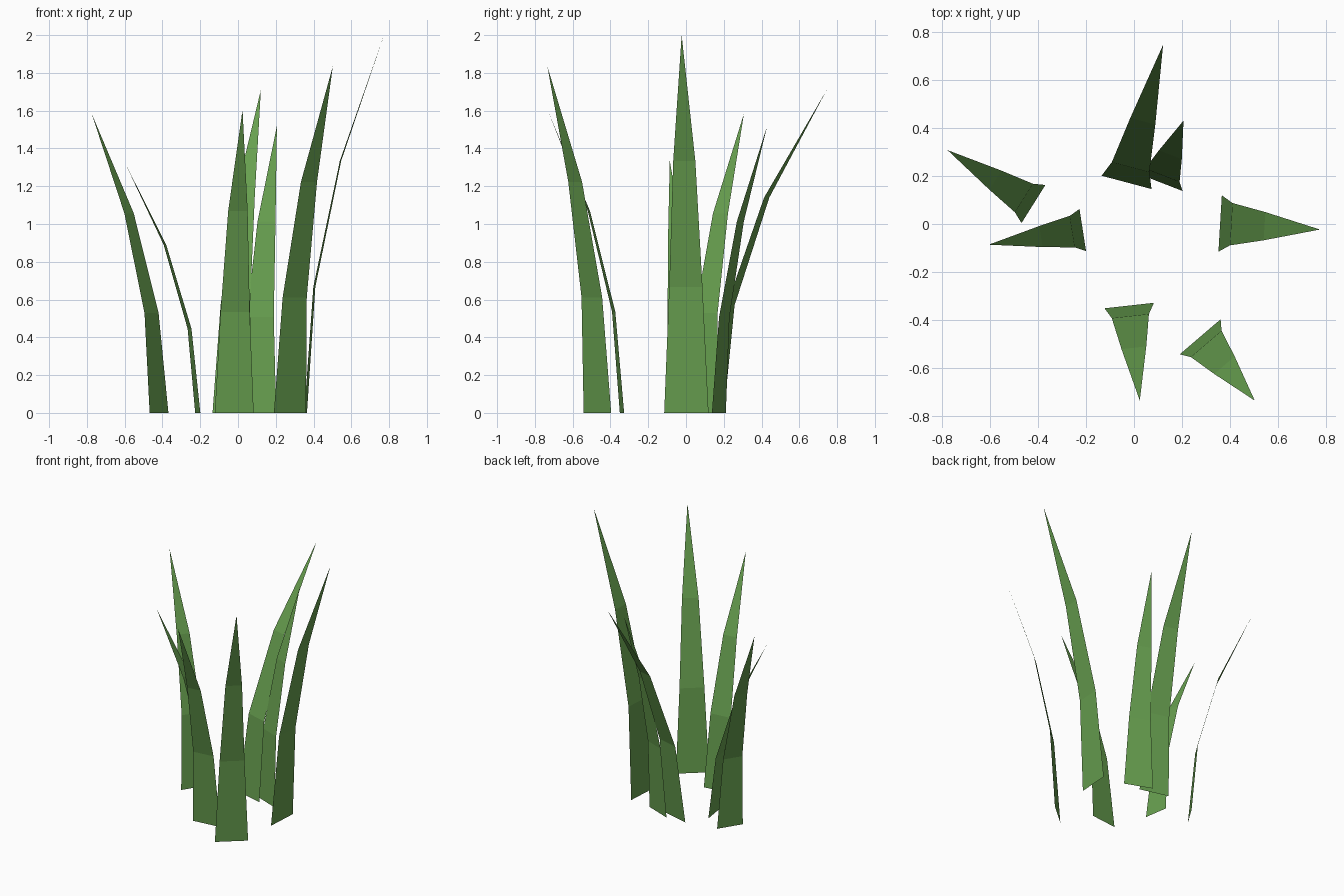
import bpy
import math
from mathutils import Vector

if "Cube" in bpy.data.objects:
    bpy.data.objects.remove(bpy.data.objects["Cube"])

# One flat leaf green
green = bpy.data.materials.new("leaf_green")
green.diffuse_color = (0.135, 0.345, 0.078, 1.0)
green.use_nodes = True
green.node_tree.nodes["Principled BSDF"].inputs["Base Color"].default_value = green.diffuse_color

# Taper of the blade at each third of its height
TAPER = (1.0, 0.75, 0.5)


def grass_blade(name, base, tip, height, width):
    """Flat three-segment blade that arches outward from base to tip."""
    base, tip = Vector(base), Vector(tip)
    lean = tip - base
    side = Vector((-lean.y, lean.x)).normalized() * width / 2
    verts = []
    for i, taper in enumerate(TAPER):
        t = i / 3
        centre = base + lean * t * t
        for s in (1, -1):
            p = centre + side * taper * s
            verts.append((p.x, p.y, height * t))
    verts.append((tip.x, tip.y, height))
    faces = [(0, 1, 3, 2), (2, 3, 5, 4), (4, 5, 6)]
    mesh = bpy.data.meshes.new(name)
    mesh.from_pydata(verts, [], faces)
    mesh.materials.append(green)
    obj = bpy.data.objects.new(name, mesh)
    bpy.context.collection.objects.link(obj)


# Ring of blades: name, base centre, tip, height, base width
for blade in (
    ("back_blade", (-0.031, 0.173), (0.121, 0.745), 1.71, 0.215),
    ("small_back_blade", (0.107, 0.174), (0.206, 0.430), 1.52, 0.204),
    ("right_blade", (0.358, 0.002), (0.773, -0.023), 2.0, 0.235),
    ("front_right_blade", (0.275, -0.469), (0.502, -0.734), 1.835, 0.224),
    ("front_blade", (-0.020, -0.339), (0.024, -0.734), 1.605, 0.207),
    ("left_blade", (-0.213, -0.025), (-0.604, -0.086), 1.335, 0.177),
    ("back_left_blade", (-0.418, 0.083), (-0.775, 0.307), 1.585, 0.187),
):
    grass_blade(*blade)
